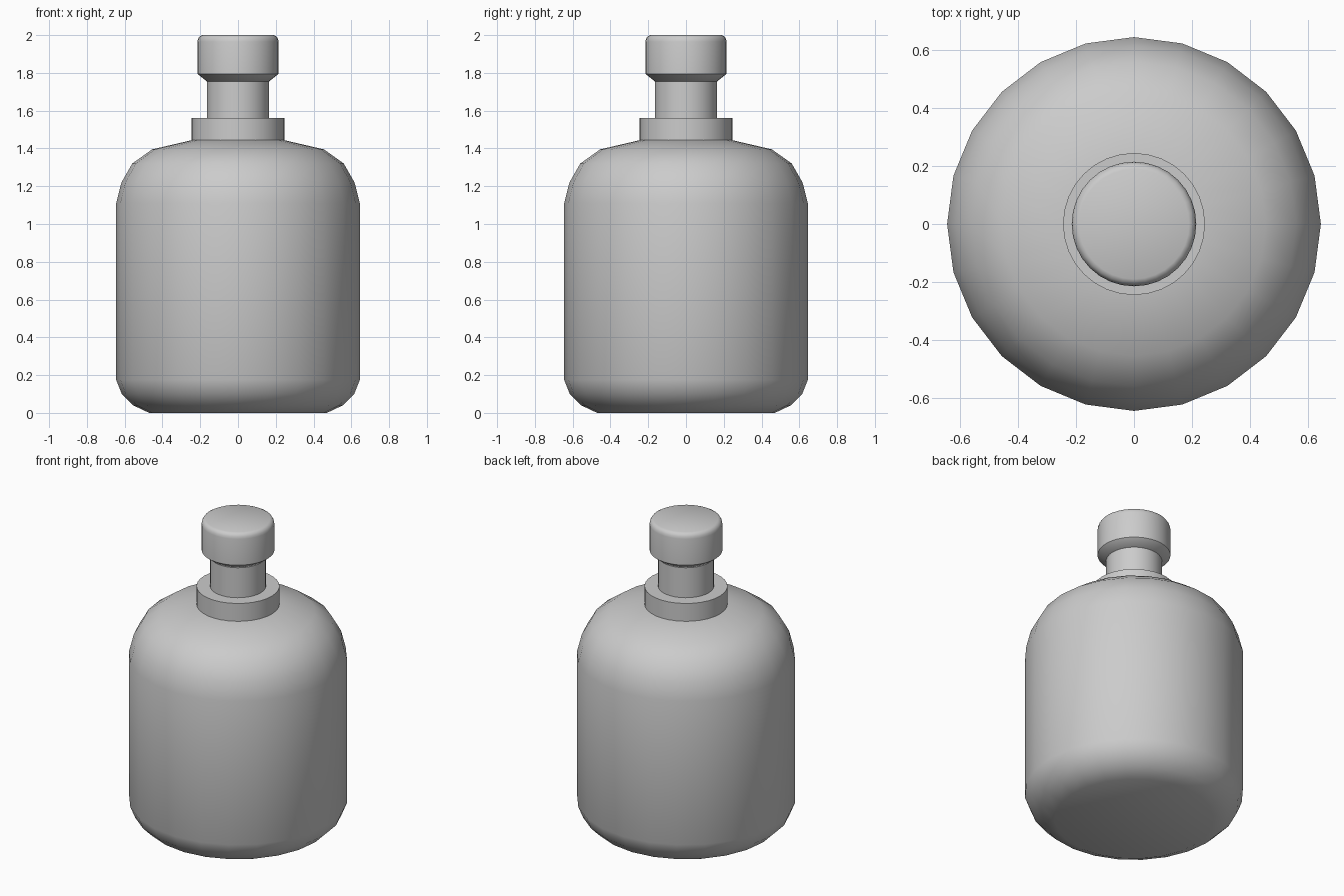
import bpy
import math
from mathutils import Matrix

cube = bpy.data.objects.get("Cube")
if cube:
    bpy.data.objects.remove(cube)

import bmesh

grey = bpy.data.materials.new("plain grey")
grey.use_nodes = True
COLOUR = (0.6, 0.6, 0.6, 1)
grey.diffuse_color = COLOUR
grey.node_tree.nodes["Principled BSDF"].inputs["Base Color"].default_value = COLOUR


def lathe(name, profile, sides, sharp_angle):
    """Spin a (radius, height) profile around the z axis."""
    bm = bmesh.new()
    verts = [bm.verts.new((r, 0, z)) for r, z in profile]
    edges = [bm.edges.new(pair) for pair in zip(verts, verts[1:])]
    bmesh.ops.spin(bm, geom=verts + edges, cent=(0, 0, 0), axis=(0, 0, 1),
                   angle=math.tau, steps=sides, use_merge=True)
    bmesh.ops.remove_doubles(bm, verts=bm.verts, dist=0.0005)
    # close the ends
    bmesh.ops.holes_fill(bm, edges=[e for e in bm.edges if e.is_boundary], sides=0)
    bmesh.ops.recalc_face_normals(bm, faces=bm.faces)
    mesh = bpy.data.meshes.new(name)
    bm.to_mesh(mesh)
    bm.free()
    mesh.materials.append(grey)
    obj = bpy.data.objects.new(name, mesh)
    bpy.context.collection.objects.link(obj)
    bpy.ops.object.select_all(action="DESELECT")
    obj.select_set(True)
    bpy.context.view_layer.objects.active = obj
    bpy.ops.object.shade_smooth_by_angle(angle=math.radians(sharp_angle))
    return obj


# rounded bottle body with sloping shoulders
lathe("bottle_body", [(0.47, 0), (0.555, 0.04), (0.615, 0.1), (0.645, 0.175),
                      (0.645, 1.11), (0.617, 1.22), (0.56, 1.32),
                      (0.455, 1.395), (0.24, 1.445)], 24, 45)

# collar around the mouth
lathe("collar", [(0.245, 1.43), (0.245, 1.56)], 32, 40)

# neck of the stopper
lathe("stopper_neck", [(0.165, 1.55), (0.165, 1.76)], 32, 40)

# stopper head with a chamfered underside and a rounded top rim
lathe("stopper_head", [(0.165, 1.755), (0.215, 1.795), (0.215, 1.965),
                       (0.212, 1.98), (0.204, 1.993), (0.19, 2.0)], 32, 40)
